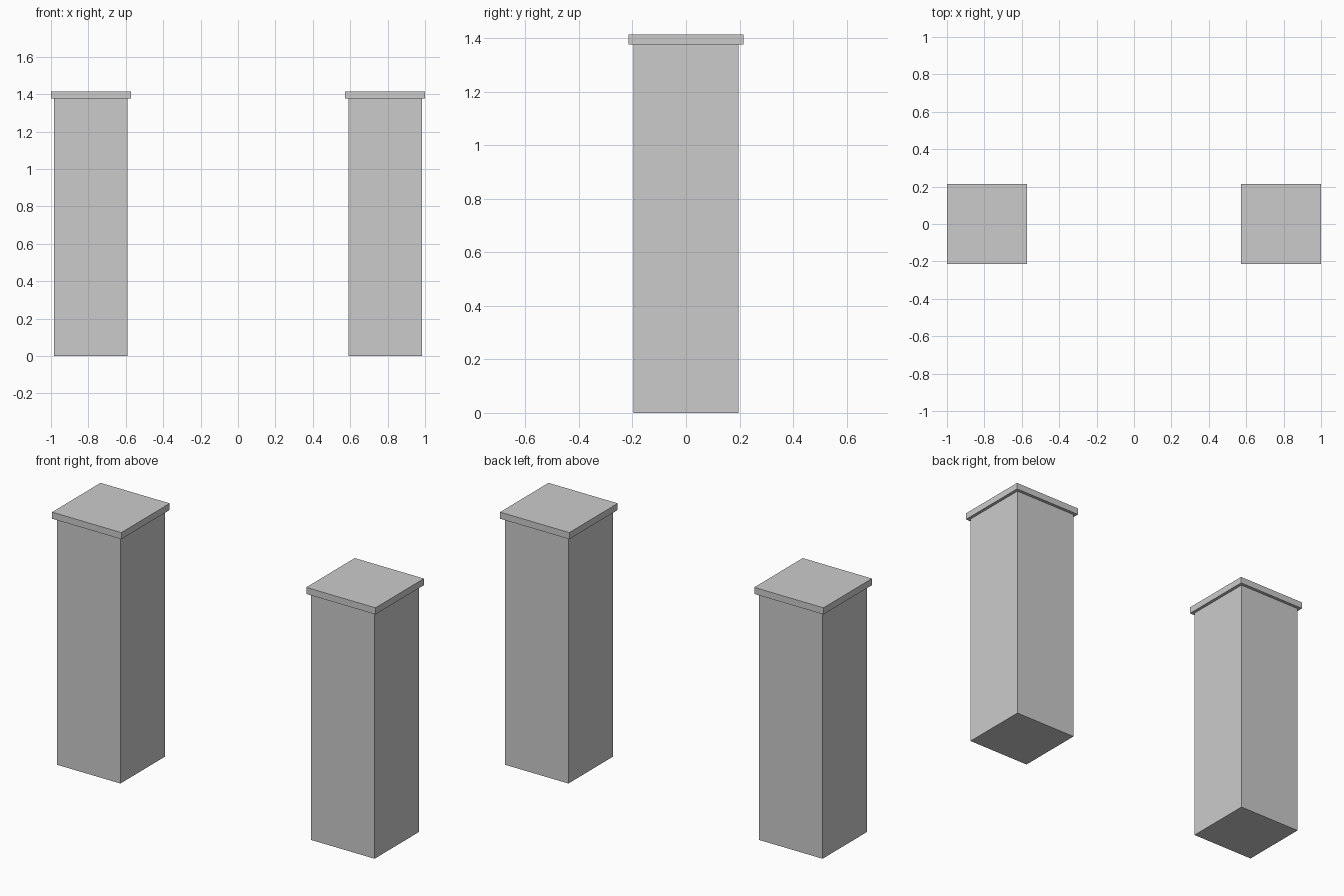
import bpy

if "Cube" in bpy.data.objects:
    bpy.data.objects.remove(bpy.data.objects["Cube"])

POST_X = 0.786      # distance of each post from the centre
SHAFT_W = 0.393
CAP_W = 0.428
SHAFT_TOP = 1.377
CAP_TOP = 1.414


def box(name, x, width, z0, z1):
    """Square box standing between heights z0 and z1."""
    bpy.ops.mesh.primitive_cube_add(size=1, location=(x, 0, (z0 + z1) / 2))
    obj = bpy.context.object
    obj.name = name
    obj.scale = (width, width, z1 - z0)
    bpy.ops.object.transform_apply(location=False, rotation=False, scale=True)
    return obj


# Two matching posts, each a square shaft with an overhanging cap slab
for side, sign in (("left", -1), ("right", 1)):
    box(f"{side}_post_shaft", sign * POST_X, SHAFT_W, 0, SHAFT_TOP)
    box(f"{side}_post_cap", sign * POST_X, CAP_W, SHAFT_TOP, CAP_TOP)
